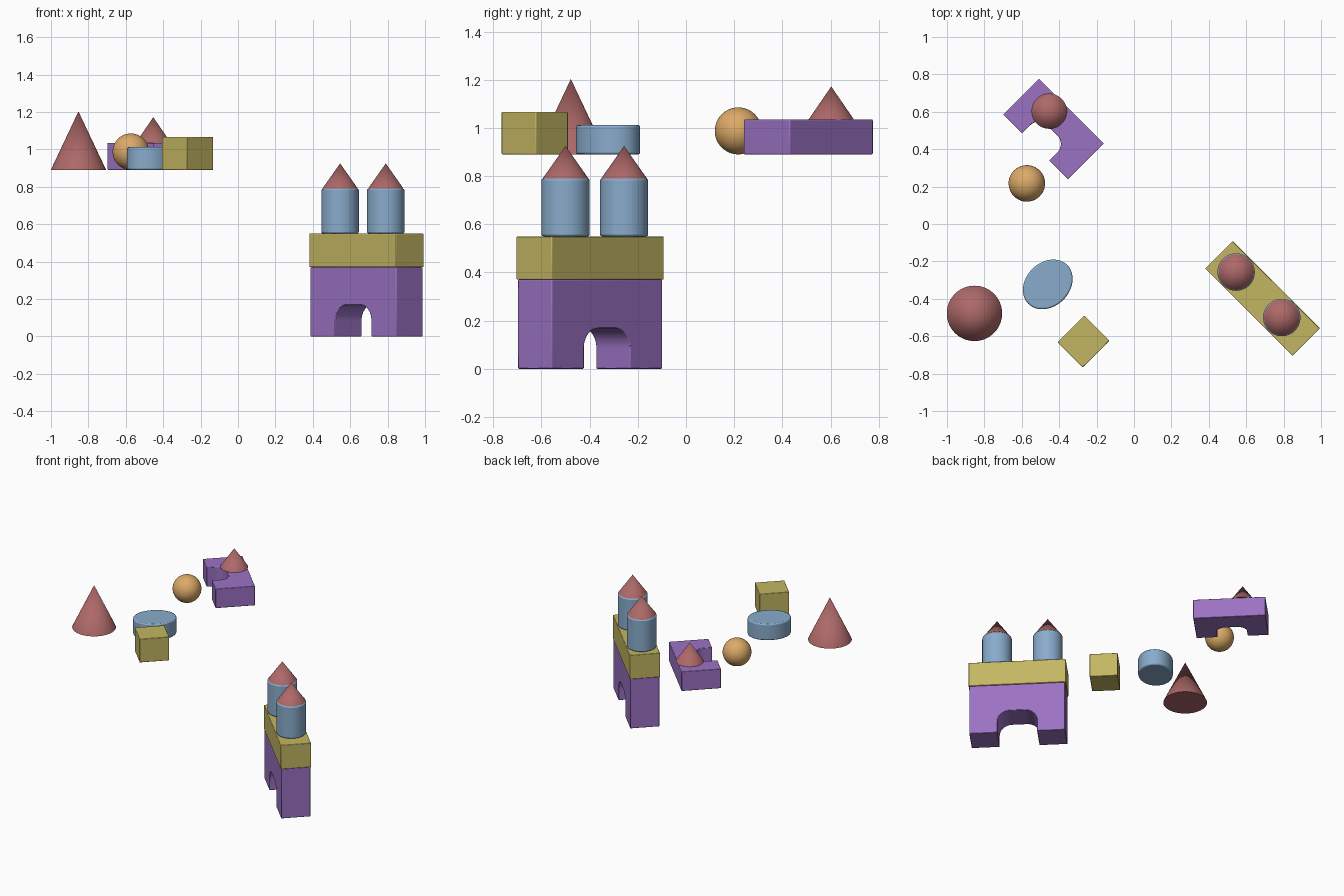
import bpy
from math import cos, sin, pi, radians
from mathutils import Matrix, Vector

if "Cube" in bpy.data.objects:
    bpy.data.objects.remove(bpy.data.objects["Cube"])


def material(name, rgb):
    m = bpy.data.materials.new(name)
    m.diffuse_color = (*rgb, 1)
    m.use_nodes = True
    m.node_tree.nodes["Principled BSDF"].inputs["Base Color"].default_value = m.diffuse_color
    return m


PURPLE = material("purple_paint", (0.33, 0.17, 0.55))
YELLOW = material("yellow_paint", (0.55, 0.47, 0.12))
BLUE = material("blue_paint", (0.25, 0.41, 0.60))
RED = material("red_paint", (0.42, 0.14, 0.14))
ORANGE = material("orange_paint", (0.72, 0.40, 0.14))

TURN = radians(-45)
FLOOR = 0.89  # level of the loose blocks


def finish(ob, name, mat, bevel=0.0):
    ob.name = ob.data.name = name
    ob.data.materials.append(mat)
    bpy.ops.object.select_all(action='DESELECT')
    ob.select_set(True)
    bpy.context.view_layer.objects.active = ob
    bpy.ops.object.shade_smooth_by_angle(angle=radians(35))
    if bevel:
        b = ob.modifiers.new("soft_edges", 'BEVEL')
        b.width, b.segments, b.limit_method = bevel, 2, 'ANGLE'
        b.angle_limit = radians(40)
    return ob


def brick(name, x, y, z, size):
    bpy.ops.mesh.primitive_cube_add(size=1, location=(x, y, z + size[2] / 2), rotation=(0, 0, TURN))
    ob = bpy.context.object
    ob.scale = size
    bpy.ops.object.transform_apply(location=False, rotation=False, scale=True)
    return finish(ob, name, YELLOW, 0.004)


def cylinder(name, x, y, z, rx, ry, h):
    bpy.ops.mesh.primitive_cylinder_add(vertices=64, radius=1, depth=1,
                                        location=(x, y, z + h / 2), rotation=(0, 0, TURN))
    ob = bpy.context.object
    ob.scale = (rx, ry, h)
    bpy.ops.object.transform_apply(location=False, rotation=False, scale=True)
    return finish(ob, name, BLUE, 0.008)


def cone(name, x, y, z, r, h):
    bpy.ops.mesh.primitive_cone_add(vertices=64, radius1=r, depth=h, location=(x, y, z + h / 2))
    return finish(bpy.context.object, name, RED)


def arch(name, length, height, depth, gap, gap_h, r, matrix):
    # outline in x/z: block with a round-cornered opening at the bottom
    L, g = length / 2, gap / 2
    right = [(g, 0)] + [(g - r + r * cos(a), gap_h - r + r * sin(a))
                        for a in (pi / 2 * i / 12 for i in range(13))]
    left = [(-x, z) for x, z in reversed(right)]
    outline = [(-L, 0), (-L, height), (L, height), (L, 0)] + right + left
    n = len(outline)
    verts = [(x, y, z) for y in (-depth / 2, depth / 2) for x, z in outline]
    faces = [tuple(reversed(range(n))), tuple(range(n, 2 * n))]
    faces += [(i, (i + 1) % n, n + (i + 1) % n, n + i) for i in range(n)]
    me = bpy.data.meshes.new(name)
    me.from_pydata(verts, [], faces)
    ob = bpy.data.objects.new(name, me)
    bpy.context.collection.objects.link(ob)
    ob.matrix_world = matrix
    return finish(ob, name, PURPLE, 0.004)


# castle: gate, slab, two roofed towers
CX, CY = 0.687, -0.398
arch("castle_gate", 0.65, 0.37, 0.20, 0.27, 0.168, 0.083,
     Matrix.Translation((CX, CY, 0)) @ Matrix.Rotation(TURN, 4, 'Z'))
brick("castle_slab", CX, CY, 0.37, (0.66, 0.208, 0.18))
for label, tx, ty in (("left", 0.546, -0.257), ("right", 0.79, -0.50)):
    cylinder(label + "_tower", tx, ty, 0.55, 0.10, 0.10, 0.24)
    cone(label + "_tower_roof", tx, ty, 0.79, 0.095, 0.135)

# loose arch lying flat, opening towards the front left, with a small cone on it
d = 0.5 ** 0.5
lie = Matrix(((d, 0, d), (-d, 0, d), (0, -1, 0))).to_4x4()
start = Vector((-0.43, 0.508, FLOOR + 0.0725)) - Vector((d, d, 0)) * 0.1355
arch("loose_arch", 0.49, 0.271, 0.145, 0.205, 0.125, 0.063, Matrix.Translation(start) @ lie)
cone("small_cone", -0.453, 0.603, FLOOR + 0.145, 0.094, 0.137)

# other loose blocks
cone("large_cone", -0.853, -0.478, FLOOR, 0.148, 0.313)
cylinder("oval_block", -0.461, -0.323, FLOOR, 0.117, 0.147, 0.122)
brick("loose_brick", -0.27, -0.628, FLOOR, (0.19, 0.203, 0.176))
bpy.ops.mesh.primitive_uv_sphere_add(segments=64, ring_count=32, radius=0.0975,
                                     location=(-0.573, 0.217, FLOOR + 0.0975))
finish(bpy.context.object, "ball", ORANGE)
